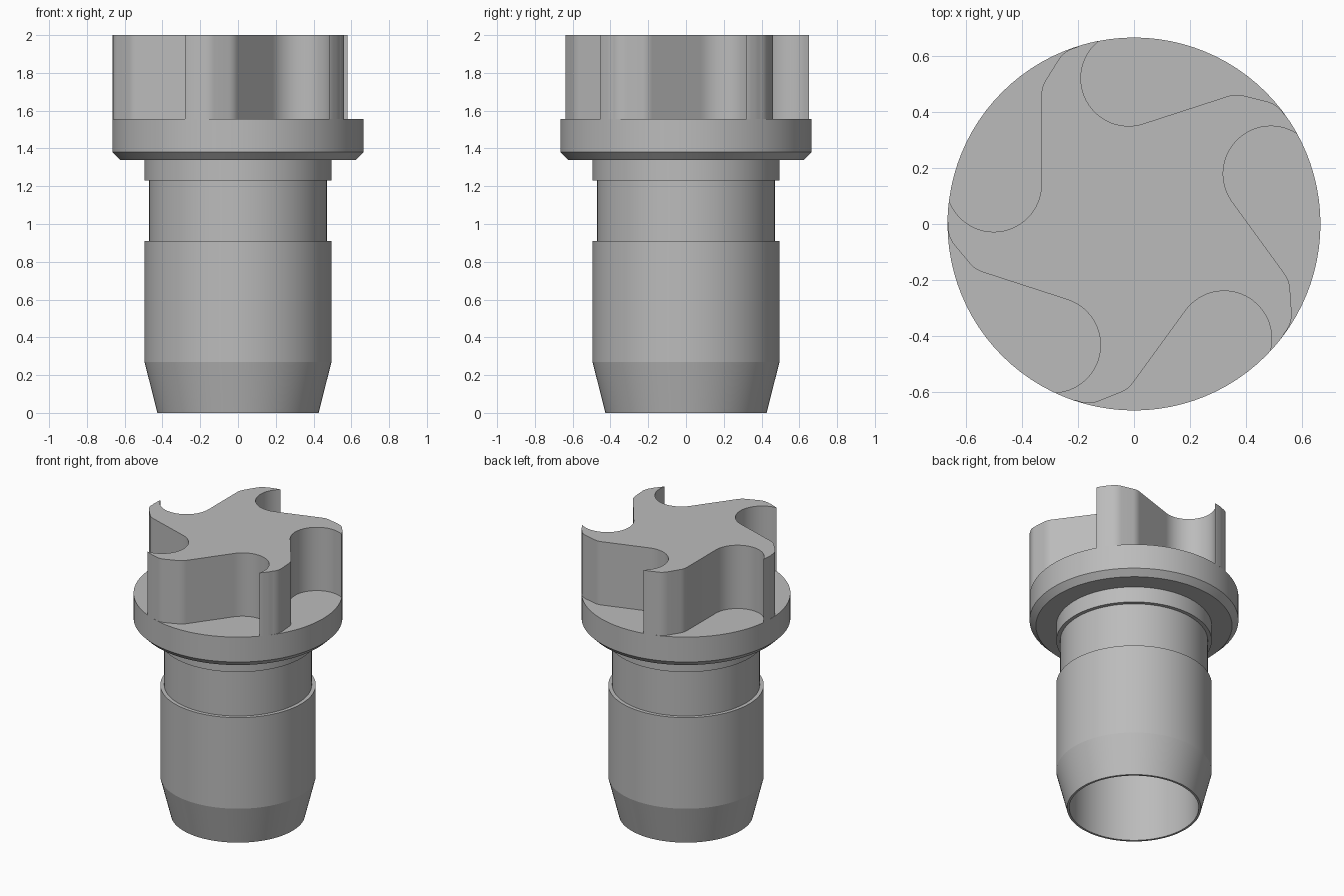
import bpy, bmesh
from math import sin, cos, radians
from mathutils import Matrix, Vector

cube = bpy.data.objects.get("Cube")
if cube:
    bpy.data.objects.remove(cube)

# Single grey material
grey = bpy.data.materials.new("plain_grey")
grey.use_nodes = True
color = (0.5, 0.5, 0.5, 1)
grey.diffuse_color = color
grey.node_tree.nodes["Principled BSDF"].inputs["Base Color"].default_value = color


def finish(name, bm):
    bmesh.ops.remove_doubles(bm, verts=bm.verts, dist=0.0001)
    bmesh.ops.recalc_face_normals(bm, faces=bm.faces)
    mesh = bpy.data.meshes.new(name)
    bm.to_mesh(mesh)
    bm.free()
    mesh.materials.append(grey)
    obj = bpy.data.objects.new(name, mesh)
    bpy.context.collection.objects.link(obj)
    bpy.ops.object.select_all(action='DESELECT')
    obj.select_set(True)
    bpy.context.view_layer.objects.active = obj
    bpy.ops.object.shade_smooth_by_angle(angle=radians(14))
    return obj


def lathe(name, profile, steps=96):
    bm = bmesh.new()
    verts = [bm.verts.new((r, 0, z)) for r, z in profile]
    edges = [bm.edges.new(pair) for pair in zip(verts, verts[1:])]
    bmesh.ops.spin(bm, geom=verts + edges, cent=(0, 0, 0), axis=(0, 0, 1),
                   angle=radians(360), steps=steps, use_merge=True)
    return finish(name, bm)


def arc(cx, cy, r, start, end, steps):
    angles = [radians(start + (end - start) * i / steps) for i in range(steps + 1)]
    return [Vector((cx + r * cos(a), cy + r * sin(a), 0)) for a in angles]


# Hollow stem with groove, chamfered nose and flange
RIM, FLANGE_TOP, TOP = 0.665, 1.555, 2.0
lathe("hollow_stem_and_flange", [
    (0, 1.4), (0.412, 1.4), (0.412, 0), (0.427, 0), (0.495, 0.27),
    (0.495, 0.91), (0.47, 0.91), (0.47, 1.23), (0.495, 1.23),
    (0.495, 1.34), (0.625, 1.34), (RIM, 1.38), (RIM, FLANGE_TOP),
    (0, FLANGE_TOP)])

# One vane flank, round pocket and outer tip, repeated five times
section = (arc(-0.185, 0.532, 0.1, 102, 148, 8)
           + arc(-0.23, 0.46, 0.1, 148, 180, 6)
           + arc(-0.5, 0.142, 0.17, 0, -159, 28)
           + arc(0, 0, RIM, 173.5, 179, 3))
bm = bmesh.new()
outline = []
for i in range(5):
    turn = Matrix.Rotation(radians(72 * i), 3, 'Z')
    outline += [bm.verts.new(turn @ p + Vector((0, 0, FLANGE_TOP))) for p in section]
base = bm.faces.new(outline)
crown = bmesh.ops.extrude_face_region(bm, geom=[base], use_keep_orig=True)
bmesh.ops.translate(bm, vec=(0, 0, TOP - FLANGE_TOP),
                    verts=[v for v in crown["geom"] if isinstance(v, bmesh.types.BMVert)])
finish("five_vane_crown", bm)
